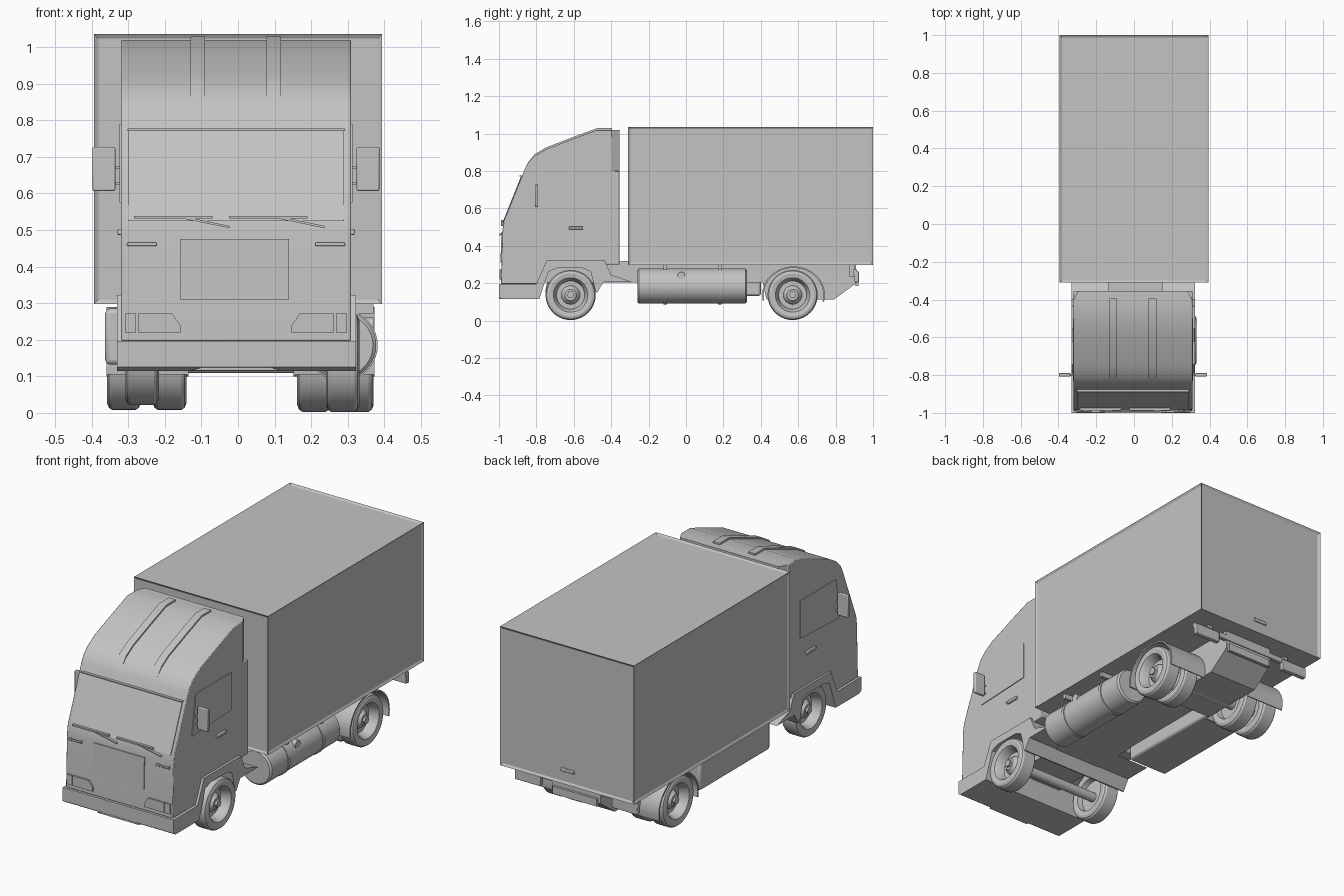
import bpy, bmesh, math

grey = bpy.data.materials.new("grey paint")
grey.diffuse_color = (0.55, 0.55, 0.55, 1)


def finish(name, bm, bevel=0, angle=30):
    bmesh.ops.remove_doubles(bm, verts=bm.verts, dist=1e-5)
    bmesh.ops.recalc_face_normals(bm, faces=bm.faces)
    me = bpy.data.meshes.new(name)
    bm.to_mesh(me)
    bm.free()
    me.materials.append(grey)
    ob = bpy.data.objects.new(name, me)
    bpy.context.collection.objects.link(ob)
    bpy.ops.object.select_all(action='DESELECT')
    bpy.context.view_layer.objects.active = ob
    ob.select_set(True)
    bpy.ops.object.shade_smooth_by_angle(angle=math.radians(angle))
    if bevel:
        m = ob.modifiers.new("bevel", 'BEVEL')
        m.width, m.segments, m.limit_method = bevel, 2, 'ANGLE'
    return ob


def prism(name, pts, a, b, axis='x', bevel=0):
    """Extrude a (y,z) outline along x, or an (x,z) outline along y."""
    bm = bmesh.new()
    put = (lambda p, t: (t, p[0], p[1])) if axis == 'x' else (lambda p, t: (p[0], t, p[1]))
    f = bm.faces.new([bm.verts.new(put(p, a)) for p in pts])
    ext = bmesh.ops.extrude_face_region(bm, geom=[f])['geom']
    d = (b - a, 0, 0) if axis == 'x' else (0, b - a, 0)
    bmesh.ops.translate(bm, vec=d, verts=[v for v in ext if isinstance(v, bmesh.types.BMVert)])
    return finish(name, bm, bevel)


def box(name, x0, x1, y0, y1, z0, z1, bevel=0):
    return prism(name, [(y0, z0), (y1, z0), (y1, z1), (y0, z1)], x0, x1, 'x', bevel)


def lathe(name, prof, centre, axis='x', flip=1, n=40):
    """Revolve (radius, offset) points about the x or y axis."""
    bm = bmesh.new()
    rings = []
    for r, t in prof:
        ring = []
        for i in range(n):
            u = 2 * math.pi * i / n
            c, s = r * math.cos(u), r * math.sin(u)
            p = (t * flip, c, s) if axis == 'x' else (c, t * flip, s)
            ring.append(bm.verts.new([p[k] + centre[k] for k in range(3)]))
        rings.append(ring)
    for p, q in zip(rings, rings[1:]):
        for i in range(n):
            j = (i + 1) % n
            bm.faces.new((p[i], p[j], q[j], q[i]))
    bmesh.ops.remove_doubles(bm, verts=bm.verts, dist=1e-5)
    return finish(name, bm)


def rod(name, r, t0, t1, centre, axis='x', n=24):
    return lathe(name, [(0, t0), (r, t0), (r, t1), (0, t1)], centre, axis, 1, n)


# Cargo box with recessed panels on every side but the floor
bm = bmesh.new()
bmesh.ops.create_cube(bm, size=1)
for v in bm.verts:
    v.co.x *= 0.788
    v.co.y = 0.345 + v.co.y * 1.31
    v.co.z = 0.667 + v.co.z * 0.738
bm.normal_update()
bmesh.ops.inset_individual(bm, faces=[f for f in bm.faces if f.normal.z > -0.5],
                           thickness=0.017, depth=-0.007)
finish("cargo_box", bm)
box("cargo_door_latch", -0.04, 0.04, 0.985, 1.0, 0.362, 0.38, 0.003)

# Cab with roof deflector
L, R = -0.32, 0.309
roof = [(-0.862, 0.81), (-0.845, 0.845), (-0.81, 0.88), (-0.75, 0.916), (-0.6, 0.974),
        (-0.475, 1.02), (-0.395, 1.02)]
prism("cab", [(-0.79, 0.197), (-0.99, 0.197), (-0.982, 0.48), (-0.975, 0.53)] + roof
      + [(-0.395, 0.80), (-0.355, 0.80), (-0.355, 0.30), (-0.74, 0.30)], L, R, 'x', 0.004)
bm = bmesh.new()
bmesh.ops.create_cube(bm, size=1)
for v in bm.verts:
    w = 0.29 if v.co.y > 0 else 0.313
    v.co = (-0.006 + math.copysign(w, v.co.x), -0.377 + v.co.y * 0.044, 0.91 + v.co.z * 0.22)
finish("deflector_rear_edge", bm)
for x in (-0.13, 0.078):
    path = roof[1:]
    prism("deflector_rib", [(y, z + (0.009 if i else 0)) for i, (y, z) in enumerate(path)]
          + [(y, z - 0.008) for y, z in path[::-1]], x, x + 0.04)

# Bumper that runs on as the wheel arch trim
prism("bumper_and_arch_trim",
      [(-1.0, 0.197), (-0.80, 0.197), (-0.745, 0.322), (-0.435, 0.322), (-0.40, 0.245),
       (-0.29, 0.207), (-0.44, 0.207), (-0.475, 0.15), (-0.482, 0.15), (-0.51, 0.262),
       (-0.55, 0.28), (-0.69, 0.28), (-0.735, 0.262), (-0.785, 0.115), (-0.985, 0.115),
       (-1.0, 0.125)], -0.331, 0.322)
prism("bumper_lip", [(-0.13, 0.116), (0.12, 0.116), (0.09, 0.124), (-0.10, 0.124)],
      -1.0, -0.96, 'y')
box("number_plate", -0.08, 0.066, -1.0, -0.995, 0.16, 0.193)

# Windscreen, front panel and visor line
prism("windscreen", [(-0.981, 0.525), (-0.882, 0.772), (-0.87, 0.772), (-0.965, 0.525)],
      -0.30, 0.29)
box("visor_strip", -0.302, 0.292, -0.89, -0.87, 0.771, 0.777)
prism("front_panel", [(-0.987, 0.475), (-0.992, 0.31), (-0.98, 0.31), (-0.975, 0.475)],
      -0.158, 0.14)

# Headlights, grab handles and wipers, mirrored about the cab middle
mid = -0.0055
for s in (-1, 1):
    def mx(x):
        return mid + s * x
    prism("headlight", [(mx(0.268), 0.22), (mx(0.152), 0.22), (mx(0.152), 0.24),
                        (mx(0.175), 0.272), (mx(0.268), 0.272)], -0.998, -0.98, 'y')
    prism("indicator", [(mx(0.304), 0.22), (mx(0.273), 0.22), (mx(0.273), 0.272),
                        (mx(0.304), 0.272)], -0.998, -0.98, 'y')
    a, b = sorted((mx(0.217), mx(0.298)))
    box("grab_handle", a, b, -0.998, -0.99, 0.456, 0.466, 0.003)
    for x in (a + 0.004, b - 0.012):
        box("grab_handle_foot", x, x + 0.008, -0.993, -0.975, 0.457, 0.465)

    # Mirrors
    a, b = sorted((mx(0.330), mx(0.392)))
    box("mirror", a, b, -0.807, -0.790, 0.607, 0.727, 0.004)
    a, b = sorted((mx(0.305), mx(0.335)))
    for z in (0.625, 0.668):
        box("mirror_arm", a, b, -0.802, -0.795, z, z + 0.007)

    # Door window and door handle
    a, b = sorted((mx(0.305), mx(0.3185)))
    prism("door_window", [(-0.83, 0.575), (-0.50, 0.59), (-0.50, 0.79), (-0.80, 0.79)], a, b)
    a, b = sorted((mx(0.312), mx(0.325)))
    box("door_handle", a, b, -0.625, -0.55, 0.487, 0.503, 0.003)

for x in (-0.285, -0.025):
    box("wiper_blade", x, x + 0.215, -0.988, -0.972, 0.531, 0.539)
    prism("wiper_arm", [(x + 0.13, 0.532), (x + 0.14, 0.537), (x + 0.262, 0.511),
                        (x + 0.262, 0.505)], -0.990, -0.975, 'y')

# Chassis
prism("chassis", [(-0.75, 0.31), (-0.31, 0.318), (-0.31, 0.30), (0.91, 0.30), (0.91, 0.20),
                  (0.79, 0.112), (0.43, 0.112), (0.41, 0.205), (-0.75, 0.205)], -0.135, 0.152)


# Wheels
def wheel(name, x, y, z, s):
    prof = [(0, 0.022), (0.03, 0.022), (0.036, 0.012), (0.044, 0.006), (0.05, -0.008),
            (0.075, -0.008), (0.084, 0.03), (0.092, 0.042), (0.115, 0.046), (0.128, 0.041),
            (0.134, 0.032), (0.134, -0.032), (0.128, -0.041), (0.115, -0.046),
            (0.09, -0.042), (0.084, -0.015), (0, -0.015)]
    lathe(name, prof, (x, y, z), 'x', s, 40)
    rod(name + "_hub_nut", 0.02, 0.02 * s, 0.034 * s, (x, y, z), 'x', 6)


wheel("front_wheel_right", 0.286, -0.617, 0.137, 1)
wheel("front_wheel_left", -0.262, -0.617, 0.155, -1)
for x, s in ((0.325, 1), (0.208, 1), (-0.312, -1), (-0.187, -1)):
    wheel("rear_wheel", x, 0.57, 0.137 if s > 0 else 0.142, s)
rod("front_axle", 0.025, -0.26, 0.28, (0, -0.617, 0.146))
rod("rear_axle", 0.03, -0.31, 0.32, (0, 0.57, 0.139))

# Rear mudguards
for x0, x1 in ((0.152, 0.373), (-0.36, -0.135)):
    out, inn = [], []
    for i in range(19):
        u = math.radians(-14 + 206 * i / 18)
        out.append((0.575 + 0.168 * math.cos(u), 0.137 + 0.153 * math.sin(u)))
        inn.append((0.575 + 0.160 * math.cos(u), 0.137 + 0.145 * math.sin(u)))
    prism("rear_mudguard", out + inn[::-1], x0, x1)

# Fuel tank with straps and cap
tank = (0.284, 0, 0.185)
lathe("fuel_tank", [(0, -0.26), (0.085, -0.26), (0.094, -0.252), (0.094, 0.317),
                    (0.085, 0.325), (0, 0.325)], tank, 'y', 1, 40)
for y in (-0.11, 0.18):
    rod("tank_strap", 0.098, y - 0.009, y + 0.009, tank, 'y', 40)
    box("tank_bracket", 0.14, 0.37, y - 0.009, y + 0.009, 0.272, 0.30)
rod("tank_cap", 0.021, 0.0, 0.03, (0.34, -0.025, 0.24))

# Side locker on the left
box("side_locker", -0.363, -0.13, -0.19, 0.40, 0.132, 0.285, 0.012)

# Rear bar with lamps
box("rear_bar", -0.36, 0.36, 0.895, 0.915, 0.245, 0.272)
for s in (-1, 1):
    a, b = sorted((s * 0.21, s * 0.36))
    box("tail_lamp", a, b, 0.90, 0.925, 0.205, 0.262, 0.003)
    a, b = sorted((s * 0.24, s * 0.26))
    box("rear_bar_hanger", a, b, 0.875, 0.90, 0.235, 0.30)
box("rear_plate_holder", -0.12, 0.14, 0.905, 0.922, 0.185, 0.225)
